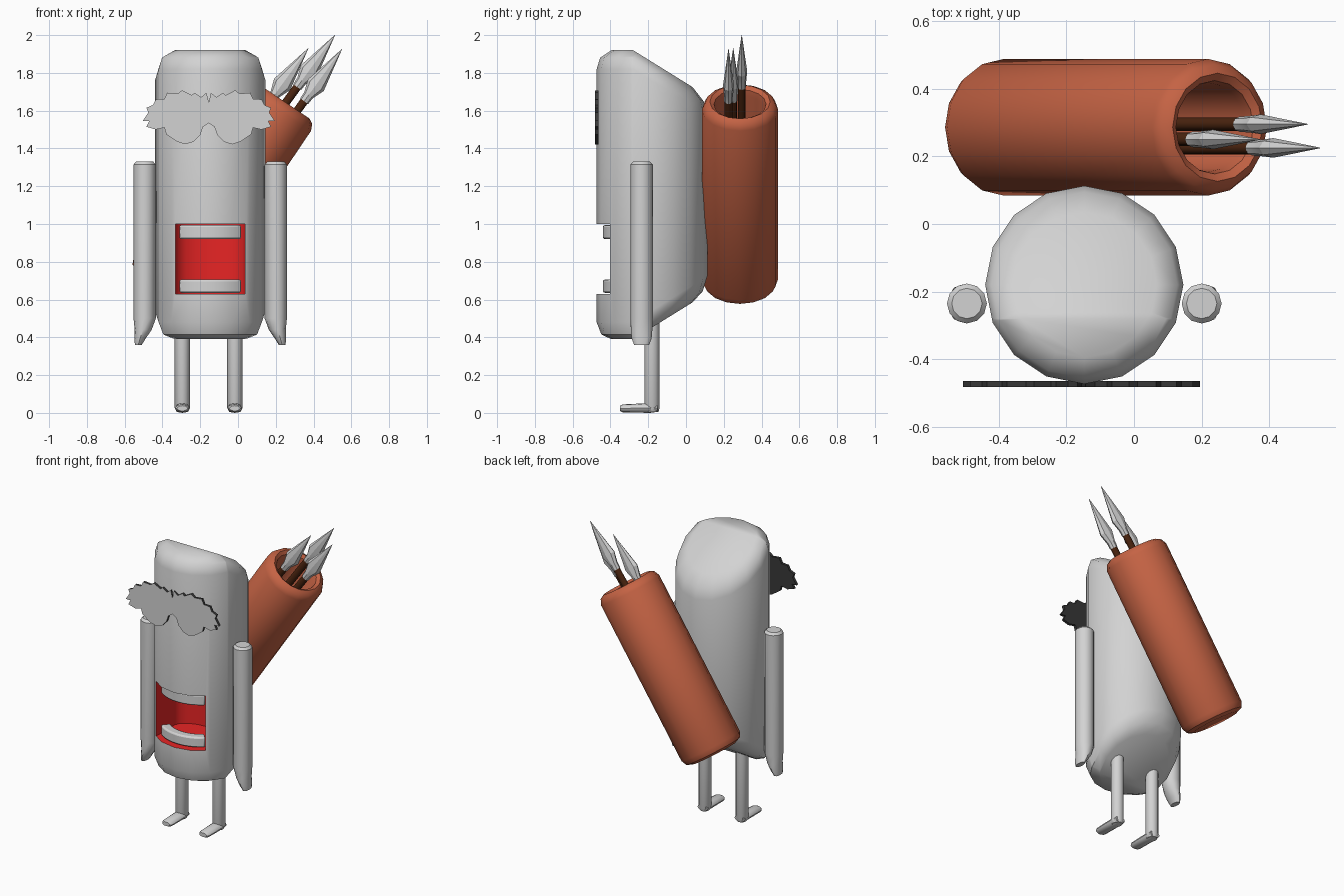
import bpy, bmesh, math
from mathutils import Matrix, Vector

if "Cube" in bpy.data.objects:
    bpy.data.objects.remove(bpy.data.objects["Cube"])


def material(name, rgb):
    m = bpy.data.materials.new(name)
    m.diffuse_color = (*rgb, 1)
    m.use_nodes = True
    m.node_tree.nodes["Principled BSDF"].inputs["Base Color"].default_value = m.diffuse_color
    return m


GREY = material("light grey", (0.65, 0.65, 0.65))
RED = material("mouth red", (0.8, 0.018, 0.018))
LEATHER = material("leather brown", (0.56, 0.125, 0.058))
WOOD = material("dark wood", (0.07, 0.018, 0.005))
DARK = material("dark grey", (0.04, 0.04, 0.04))
CX, CY = -0.147, -0.18          # body axis


def finish(name, bm, mats, angle=40):
    bmesh.ops.recalc_face_normals(bm, faces=bm.faces)
    me = bpy.data.meshes.new(name)
    bm.to_mesh(me)
    bm.free()
    for m in mats:
        me.materials.append(m)
    ob = bpy.data.objects.new(name, me)
    bpy.context.collection.objects.link(ob)
    if angle:
        smooth(ob, angle)
    return ob


def smooth(ob, angle):
    bpy.ops.object.select_all(action='DESELECT')
    ob.select_set(True)
    bpy.context.view_layer.objects.active = ob
    bpy.ops.object.shade_smooth_by_angle(angle=math.radians(angle))


def loft(rings, n=12, matrix=Matrix()):
    """Rings are (x, y, z, rx, ry), joined in order and capped at both ends."""
    bm = bmesh.new()
    loops = []
    for x, y, z, rx, ry in rings:
        loops.append([bm.verts.new(matrix @ Vector((
            x + rx * math.sin(2 * math.pi * i / n),
            y - ry * math.cos(2 * math.pi * i / n), z))) for i in range(n)])
    for a, b in zip(loops, loops[1:]):
        for i in range(n):
            j = (i + 1) % n
            bm.faces.new((a[i], a[j], b[j], b[i]))
    bm.faces.new(loops[0])
    bm.faces.new(loops[-1])
    return bm


def prism(points, lo, hi, axis='Z'):
    """Extrude a flat outline along z, or along y for points in x, z."""
    bm = bmesh.new()
    place = (lambda p, h: (p[0], p[1], h)) if axis == 'Z' else (lambda p, h: (p[0], h, p[1]))
    a = [bm.verts.new(place(p, lo)) for p in points]
    b = [bm.verts.new(place(p, hi)) for p in points]
    bm.faces.new(a)
    bm.faces.new(b)
    for i in range(len(a)):
        j = (i + 1) % len(a)
        bm.faces.new((a[i], a[j], b[j], b[i]))
    return bm


# Body: rounded column whose top and bottom slope away behind the front part
profile = [(0.215, 0.39), (0.268, 0.415), (0.293, 0.48),
           (0.293, 1.82), (0.275, 1.88), (0.215, 1.92)]
bm = loft([(CX, CY, z, r, r) for r, z in profile], 16)
bmesh.ops.bisect_plane(bm, geom=bm.verts[:] + bm.edges[:] + bm.faces[:],
                       plane_co=(0, -0.28, 0), plane_no=(0, 1, 0))
for v in bm.verts:
    d = max(0, v.co.y + 0.28) * 0.62
    v.co.z += -d if v.co.z > 1 else d
body = finish("body", bm, [GREY, RED], 0)

# Mouth cavity with a concave back wall
back = [(CX + 0.185 * math.cos(a), -0.2 + 0.09 * math.sin(a))
        for a in (math.pi * i / 8 for i in range(9))]
bm = prism([(CX - 0.185, -0.6), (CX + 0.185, -0.6)] + back, 0.63, 1.0)
for f in bm.faces:
    f.material_index = 1
cutter = finish("mouth_cutter", bm, [GREY, RED], 0)
cutter.hide_render = True
mod = body.modifiers.new("mouth", 'BOOLEAN')
mod.operation = 'DIFFERENCE'
mod.solver = 'EXACT'
mod.object = cutter
bpy.context.view_layer.objects.active = body
bpy.ops.object.modifier_apply(modifier=mod.name)
bpy.data.objects.remove(cutter)
smooth(body, 40)

# Teeth: curved strips following the body
for name, lo, hi in (("upper_teeth", 0.92, 0.994), ("lower_teeth", 0.636, 0.706)):
    arc = [math.radians(-40 + 8 * i) for i in range(11)]
    pts = [(CX + 0.26 * math.sin(a), CY - 0.26 * math.cos(a)) for a in arc]
    pts += [(CX + 0.2 * math.sin(a), CY - 0.2 * math.cos(a)) for a in reversed(arc)]
    teeth = finish(name, prism(pts, lo, hi), [GREY])
    bev = teeth.modifiers.new("soft edges", 'BEVEL')
    bev.width = 0.01
    bev.segments = 2

# Arms, legs and feet on both sides
for side, s in (("left", -1), ("right", 1)):
    x, y = CX + s * 0.347, -0.235
    finish(side + "_arm", loft([
        (x + s * 0.034, y, 0.36, 0.018, 0.04), (x + s * 0.024, y, 0.395, 0.03, 0.053),
        (x + s * 0.008, y, 0.44, 0.045, 0.057), (x, y, 0.50, 0.059, 0.059),
        (x, y, 1.315, 0.059, 0.059), (x, y, 1.33, 0.045, 0.045)], 12), [GREY])
    x = CX - 0.009 + s * 0.139
    finish(side + "_leg", loft([
        (x, CY, 0.005, 0.03, 0.034), (x, CY, 0.025, 0.04, 0.04),
        (x, CY, 0.55, 0.04, 0.04)], 12), [GREY])
    turn = Matrix.Rotation(math.pi / 2, 4, 'X')
    finish(side + "_foot", loft([
        (x, 0.026, 0.15, 0.036, 0.02), (x, 0.026, 0.19, 0.039, 0.026),
        (x, 0.024, 0.335, 0.038, 0.021), (x, 0.024, 0.35, 0.028, 0.014)], 12, turn), [GREY])

# Quiver: tilted hollow tube with rounded ends
tilt = Matrix.Translation((-0.083, 0.286, 1.158)) @ Matrix.Rotation(math.radians(34), 4, 'Y')
profile = [(0.15, -0.59), (0.186, -0.575), (0.202, -0.54), (0.202, 0.54), (0.186, 0.575),
           (0.16, 0.59), (0.138, 0.575), (0.132, 0.54), (0.132, -0.5)]
finish("quiver", loft([(0, 0, z, r, r) for r, z in profile], 16, tilt), [LEATHER])

# Arrows: wooden shafts with flattened pointed heads
for i, tip in enumerate([(0.372, 0.25, 1.93), (0.513, 0.295, 2.0), (0.55, 0.225, 1.925)]):
    m = Matrix.Translation(tip) @ Matrix.Rotation(math.radians(36), 4, 'Y')
    finish(f"arrow_shaft_{i + 1}", loft([
        (0, 0, -1.05, 0.023, 0.02), (0, 0, -0.31, 0.023, 0.02)], 10, m), [WOOD])
    finish(f"arrow_head_{i + 1}", loft([
        (0, 0, -0.34, 0.026, 0.023), (0, 0, -0.30, 0.028, 0.024), (0, 0, -0.235, 0.052, 0.029),
        (0, 0, 0, 0.001, 0.001)], 8, m), [GREY], 25)

# Bushy brows and lenses: thin plate, grey in front and dark elsewhere
brow = [(0, 1.645), (0.012, 1.695), (0.04, 1.672), (0.075, 1.695), (0.09, 1.682),
        (0.14, 1.708), (0.165, 1.69), (0.22, 1.695), (0.235, 1.662), (0.28, 1.66),
        (0.295, 1.63), (0.33, 1.615), (0.32, 1.59), (0.35, 1.545), (0.315, 1.545),
        (0.33, 1.515), (0.28, 1.5), (0.235, 1.51)]
lens = [(0.225, 1.475), (0.17, 1.437), (0.125, 1.422), (0.08, 1.435), (0.045, 1.472),
        (0.03, 1.515), (0, 1.535)]
half = brow + lens
mid = -0.155
outline = [(mid + x, z) for x, z in half]
outline += [(mid - x, z) for x, z in reversed(half[1:-1])]
bm = prism(outline, -0.482, -0.464, 'Y')
bmesh.ops.recalc_face_normals(bm, faces=bm.faces)
for f in bm.faces:
    f.material_index = 0 if f.normal.y < -0.9 and f.calc_center_median().y < -0.48 else 1
finish("brows_and_glasses", bm, [GREY, DARK], 20)
